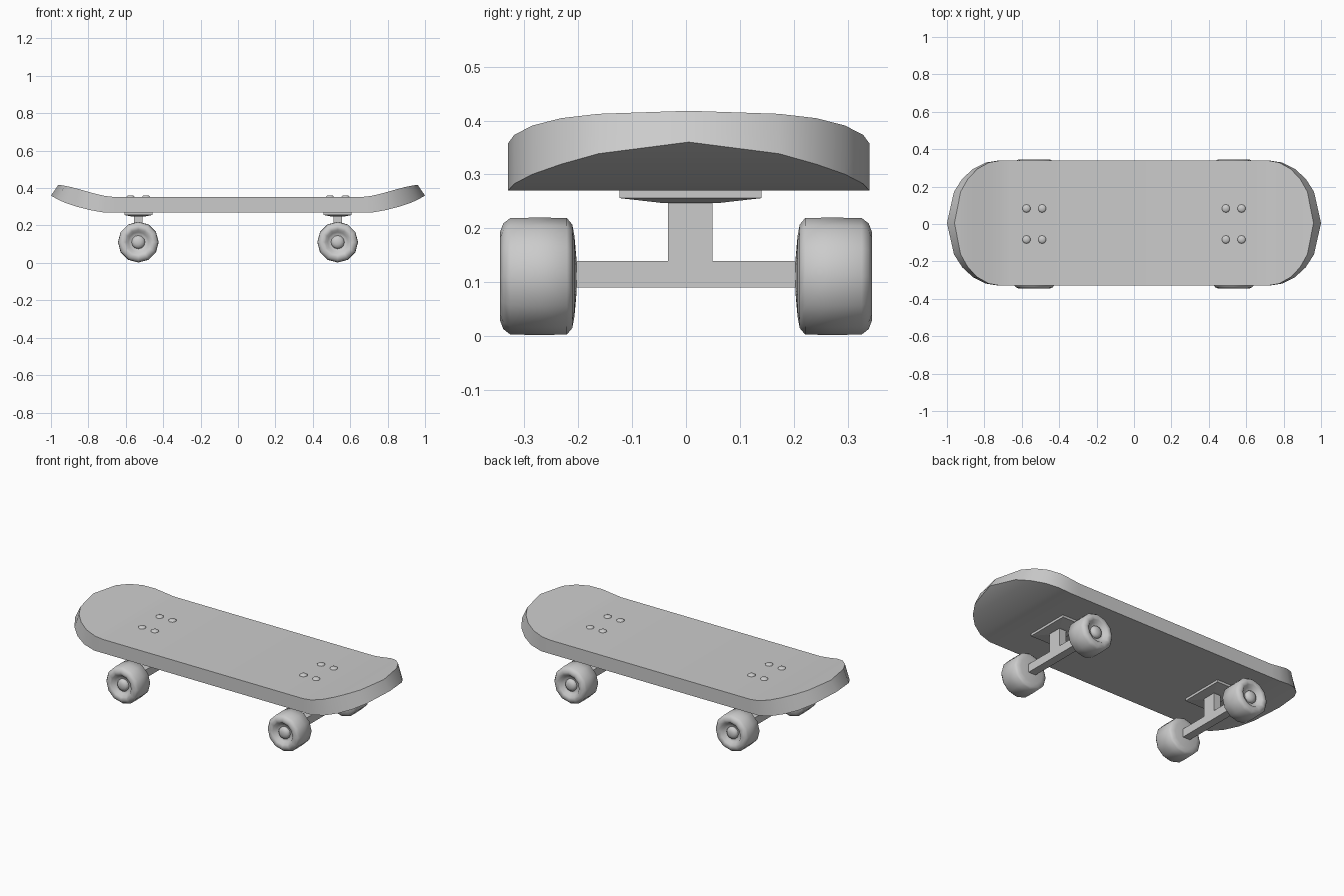
import bpy, bmesh, math

if "Cube" in bpy.data.objects:
    bpy.data.objects.remove(bpy.data.objects["Cube"])

TRUCK_X = 0.533
MID_Y = 0.005


def finish(name, bm, smooth=True, angle=35):
    bmesh.ops.recalc_face_normals(bm, faces=bm.faces[:])
    mesh = bpy.data.meshes.new(name)
    bm.to_mesh(mesh)
    bm.free()
    ob = bpy.data.objects.new(name, mesh)
    bpy.context.collection.objects.link(ob)
    if smooth:
        bpy.ops.object.select_all(action='DESELECT')
        ob.select_set(True)
        bpy.context.view_layer.objects.active = ob
        bpy.ops.object.shade_smooth_by_angle(angle=math.radians(angle))
    return ob


def box(name, x0, x1, y0, y1, z0, z1, taper=1.0):
    """Box whose lower face can be shrunk by taper."""
    bm = bmesh.new()
    bmesh.ops.create_cube(bm, size=1)
    for v in bm.verts:
        k = taper if v.co.z < 0 else 1
        v.co.x = (x0 + x1) / 2 + v.co.x * (x1 - x0) * k
        v.co.y = (y0 + y1) / 2 + v.co.y * (y1 - y0) * k
        v.co.z = z0 if v.co.z < 0 else z1
    return finish(name, bm, False)


def lathe(name, profile, steps, place):
    """Revolve (radius, height) points; place maps (a, b, height) to world."""
    bm = bmesh.new()
    rings = []
    for r, h in profile:
        n = 1 if r == 0 else steps
        rings.append([bm.verts.new(place(r * math.sin(2 * math.pi * i / steps),
                                         -r * math.cos(2 * math.pi * i / steps), h))
                      for i in range(n)])
    for a, b in zip(rings, rings[1:]):
        for i in range(steps):
            j = (i + 1) % steps
            quad = [a[i % len(a)], a[j % len(a)], b[j % len(b)], b[i % len(b)]]
            bm.faces.new(list(dict.fromkeys(quad)))
    return finish(name, bm, True, 50)


# Deck: cross strips of an oblong outline, both ends curling up
def bend(t, pts):
    for (a, za), (b, zb) in zip(pts, pts[1:]):
        if t <= b:
            return za + (zb - za) * (t - a) / (b - a)
    return pts[-1][1]


LOW = [(0, 0.27), (0.72, 0.27), (0.80, 0.284), (0.90, 0.311), (0.966, 0.34), (1, 0.36)]
HIGH = [(0, 0.35), (0.66, 0.352), (0.72, 0.358), (0.80, 0.375), (0.90, 0.401),
        (0.966, 0.413), (1, 0.418)]
half = []
for deg in (0, 30, 45, 60, 75, 90):
    a = math.radians(deg)
    half.append((0.72 + 0.28 * math.cos(a), 0.335 * math.sin(a)))
half.append((0.66, 0.335))
stations = half + [(-x, w) for x, w in reversed(half)]

bm = bmesh.new()
rows = []
for x, w in stations:
    t = abs(x)
    lean = math.copysign(0.04 * max(0, (t - 0.66) / 0.34), x)
    row = []
    for px, z in ((x, bend(t, LOW)), (x - lean, bend(t, HIGH))):
        left = bm.verts.new((px, MID_Y - w, z))
        right = left if w < 1e-6 else bm.verts.new((px, MID_Y + w, z))
        row.append((left, right))
    rows.append(row)
for (la, ha), (lb, hb) in zip(rows, rows[1:]):
    for a, b in ((la, lb), (ha, hb)):
        bm.faces.new(list(dict.fromkeys([a[0], a[1], b[1], b[0]])))
    for s in (0, 1):
        bm.faces.new([la[s], lb[s], hb[s], ha[s]])
finish("deck", bm, True, 35)

# Wheel: rounded tyre with dished outer face and a domed axle nut
WHEEL = [(0, 0.203), (0.03, 0.203), (0.075, 0.207), (0.096, 0.211), (0.108, 0.221),
         (0.109, 0.27), (0.108, 0.326), (0.098, 0.339), (0.082, 0.345),
         (0.066, 0.341), (0.054, 0.324), (0.036, 0.318)]
NUT = [(0, 0.31), (0.036, 0.31), (0.036, 0.326), (0.028, 0.336), (0.014, 0.341), (0, 0.342)]
WHEEL.append((0, 0.318))
BOLT = [(0, 0.34), (0.022, 0.34), (0.022, 0.354), (0.016, 0.36), (0, 0.361)]

for end, sx in (("left", -1), ("right", 1)):
    cx = sx * TRUCK_X
    # Truck: mounting plate, stem and axle
    box(f"{end}_plate", cx - 0.075, cx + 0.075, -0.123, 0.14, 0.256, 0.272)
    box(f"{end}_plate_underside", cx - 0.075, cx + 0.075, -0.123, 0.14, 0.247, 0.256, 0.4)
    box(f"{end}_stem", cx - 0.023, cx + 0.023, -0.033, 0.049, 0.13, 0.26)
    box(f"{end}_axle", cx - 0.024, cx + 0.024, -0.21, 0.21, 0.09, 0.139)
    for side, sy in (("front", -1), ("back", 1)):
        def turn(a, b, h, cx=cx, sy=sy):
            return (cx + a, sy * h, 0.111 + b)
        lathe(f"{end}_{side}_wheel", WHEEL, 12, turn)
        lathe(f"{end}_{side}_axle_nut", NUT, 12, turn)
        # Bolt heads on the deck
        for k, dx in enumerate((-0.042, 0.042)):
            lathe(f"{end}_{side}_bolt_{k + 1}", BOLT, 10,
                  lambda a, b, h, px=cx + dx, py=sy * 0.083: (px + a, py + b, h))
